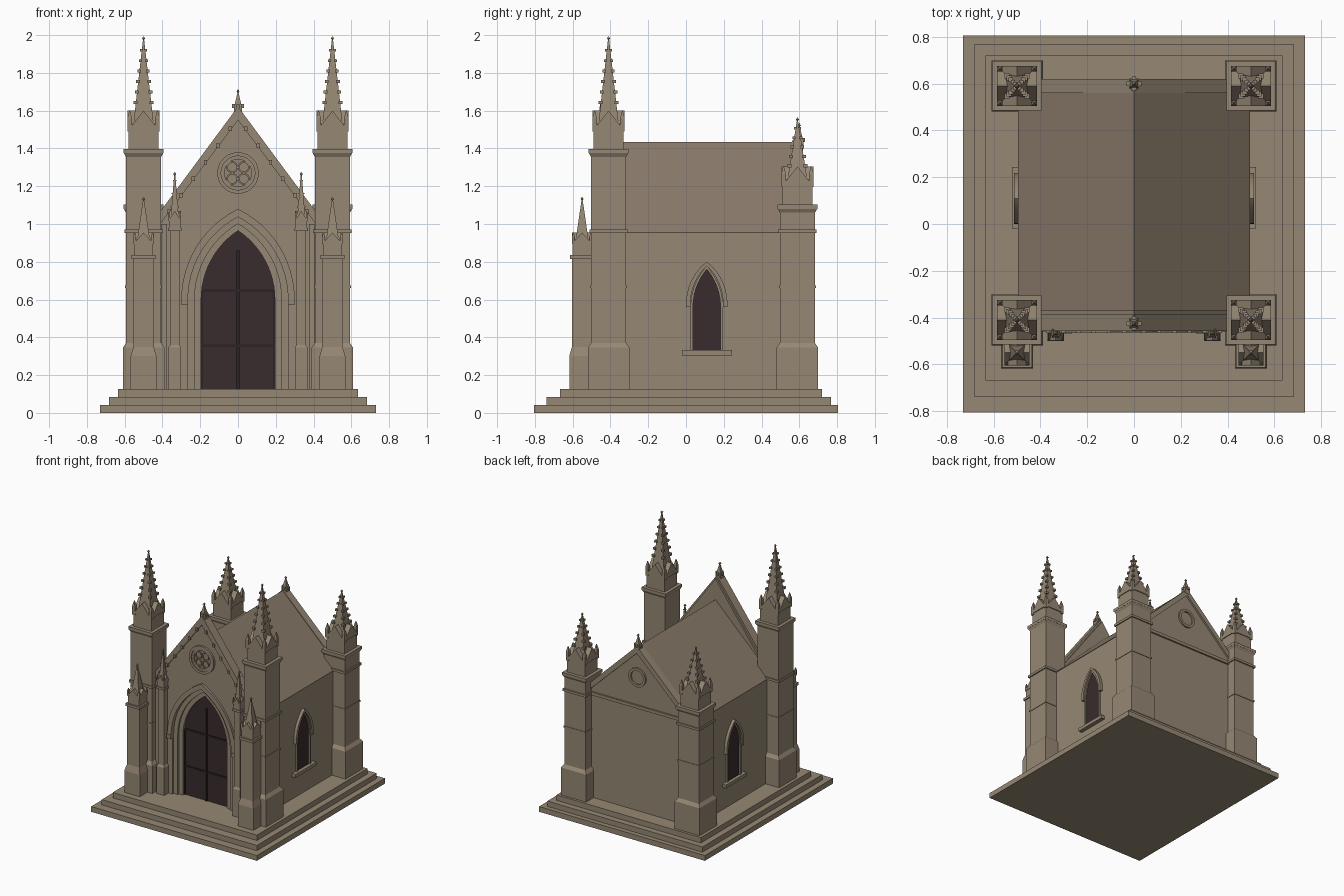
import bpy, bmesh, math
from mathutils import Vector

if "Cube" in bpy.data.objects:
    bpy.data.objects.remove(bpy.data.objects["Cube"])


def mat(name, c):
    m = bpy.data.materials.new(name)
    m.diffuse_color = (*c, 1)
    m.use_nodes = True
    m.node_tree.nodes["Principled BSDF"].inputs["Base Color"].default_value = m.diffuse_color
    return m


STONE = mat("stone", (0.305, 0.245, 0.175))
ROOF = mat("roof_stone", (0.255, 0.198, 0.145))
DARK = mat("dark_wood", (0.040, 0.024, 0.026))
TRIM = mat("dark_trim", (0.026, 0.016, 0.017))


def make(name, material, bm):
    bmesh.ops.recalc_face_normals(bm, faces=bm.faces)
    me = bpy.data.meshes.new(name)
    bm.to_mesh(me)
    bm.free()
    me.materials.append(material)
    ob = bpy.data.objects.new(name, me)
    bpy.context.collection.objects.link(ob)
    return ob


def place(p, d, axis):
    return (p[0], d, p[1]) if axis == 'y' else (d, p[0], p[1])


def prism(bm, pts, d0, d1, axis='y'):
    a = [bm.verts.new(place(p, d0, axis)) for p in pts]
    b = [bm.verts.new(place(p, d1, axis)) for p in pts]
    bm.faces.new(a)
    bm.faces.new(b[::-1])
    for i in range(len(pts)):
        j = (i + 1) % len(pts)
        bm.faces.new((a[i], a[j], b[j], b[i]))


def box(bm, x0, x1, y0, y1, z0, z1):
    prism(bm, [(x0, z0), (x1, z0), (x1, z1), (x0, z1)], y0, y1)


def taper(bm, x, y, z0, z1, h0, h1):
    # square frustum; near-zero h1 gives a spike
    lo, hi = ([bm.verts.new((x + sx * h, y + sy * h, z)) for sx, sy in
               ((-1, -1), (1, -1), (1, 1), (-1, 1))] for h, z in ((h0, z0), (h1, z1)))
    bm.faces.new(lo[::-1])
    bm.faces.new(hi)
    for i in range(4):
        j = (i + 1) % 4
        bm.faces.new((lo[i], lo[j], hi[j], hi[i]))


def ring(bm, inner, outer, d0, d1, axis='y', closed=False):
    st = [[bm.verts.new(place(p, d, axis)) for p, d in
           ((a, d0), (b, d0), (b, d1), (a, d1))] for a, b in zip(inner, outer)]
    n = len(st)
    for i in range(n if closed else n - 1):
        s, t = st[i], st[(i + 1) % n]
        for k in range(4):
            m = (k + 1) % 4
            bm.faces.new((s[k], s[m], t[m], t[k]))
    if not closed:
        bm.faces.new(st[0])
        bm.faces.new(st[-1][::-1])


def arch(a, spring, apex, bottom, c=0.0, n=12):
    # pointed arch outline from right foot over the apex to left foot
    r = apex - spring
    R = (a * a + r * r) / (2 * a)
    top = math.asin(r / R)
    half = [(a, bottom)] + [(a - R + R * math.cos(top * i / n), spring + R * math.sin(top * i / n))
                            for i in range(n + 1)]
    return [(c + p, q) for p, q in half] + [(c - p, q) for p, q in half[-2::-1]]


def circle(r, cx, cz, n=24):
    return [(cx + r * math.cos(2 * math.pi * i / n), cz + r * math.sin(2 * math.pi * i / n)) for i in range(n)]


def finial(bm, x, y, z, r):
    taper(bm, x, y, z - r, z, 0.0008, r * 0.75)
    taper(bm, x, y, z, z + r, r * 0.75, 0.0008)


def pinnacle(bm, x, y, z0, w, bh, gh, H, crockets):
    # block, crossed gablets, corner spikes, crocketed spire and finial
    zb = z0 + bh
    taper(bm, x, y, z0, zb, w, w)
    for c, d, ax in ((x, y, 'y'), (y, x, 'x')):
        prism(bm, [(c - w, zb), (c + w, zb), (c, zb + gh)], d - w * 1.08, d + w * 1.08, ax)
    for sx in (-1, 1):
        for sy in (-1, 1):
            px, py = x + sx * w * 0.93, y + sy * w * 0.93
            taper(bm, px, py, zb - gh * .1, zb + gh * .6, w * .15, w * .15)
            taper(bm, px, py, zb + gh * .6, zb + gh, w * .15, 0.002)
    top, sb = z0 + H - 0.015, w * 0.72
    taper(bm, x, y, zb, top, sb, 0.003)
    for i in range(crockets):
        t = 0.3 + 0.58 * i / max(1, crockets - 1)
        h, z, s = sb * (1 - t) + 0.003, zb + (top - zb) * t, w * (0.16 - 0.07 * t)
        for sx in (-1, 1):
            for sy in (-1, 1):
                taper(bm, x + sx * h, y + sy * h, z - s * .8, z + s * .8, s, s)
    finial(bm, x, y, z0 + H - 0.01, 0.011)


# stepped base
bm = bmesh.new()
box(bm, -.73, .73, -.805, .805, 0, .042)
box(bm, -.683, .683, -.738, .768, .042, .084)
box(bm, -.635, .635, -.668, .72, .084, .127)
make("stepped_base", STONE, bm)
Z = .127

# main walls with eaves line and rear gable
bm = bmesh.new()
box(bm, -.49, .49, -.37, .605, Z, .955)
prism(bm, [(-.49, .955), (.49, .955), (0, 1.425)], .55, .605)
make("main_walls", STONE, bm)
bm = bmesh.new()
prism(bm, [(-.495, .955), (.495, .955), (0, 1.435)], -.38, .56)
make("roof", ROOF, bm)
bm = bmesh.new()
ring(bm, [(.45, .955), (0, 1.385), (-.45, .955)], [(.497, .96), (0, 1.441), (-.497, .96)], .56, .62)
box(bm, -.45, .45, .6, .618, .945, .97)
ring(bm, circle(.055, 0, 1.19), circle(.075, 0, 1.19), .6, .618, closed=True)
make("rear_gable_trim", STONE, bm)

# front facade with a pointed door opening
bm = bmesh.new()
prism(bm, [(.41, Z), (.41, 1.04), (0, 1.6), (-.41, 1.04), (-.41, Z)] + arch(.265, .6, 1.037, Z)[::-1], -.445, -.37)
make("front_facade", STONE, bm)
bm = bmesh.new()
ring(bm, arch(.23, .6, 1.001, Z), arch(.267, .6, 1.039, Z), -.43, -.37)
ring(bm, arch(.195, .6, .965, Z), arch(.232, .6, 1.003, Z), -.415, -.37)
ring(bm, arch(.265, .6, 1.037, .59), arch(.3, .6, 1.08, .59), -.463, -.44)
for s in (-1, 1):
    box(bm, s * .283 - .018, s * .283 + .018, -.468, -.44, .575, .605)
make("portal_arches", STONE, bm)
bm = bmesh.new()
ring(bm, [(.42, .99), (0, 1.55), (-.42, .99)], [(.42, 1.055), (0, 1.622), (-.42, 1.055)], -.457, -.385)
for s in (-1, 1):
    for i in range(6):
        t = .1 + .155 * i
        taper(bm, s * .42 * t, -.457, 1.56 - .567 * t - .012, 1.56 - .567 * t + .012, .009, .009)
make("front_gable_coping", STONE, bm)

# round tracery in the front gable
bm = bmesh.new()
ring(bm, circle(.072, 0, 1.27), circle(.09, 0, 1.27), -.454, -.44, closed=True)
ring(bm, circle(.09, 0, 1.27), circle(.11, 0, 1.27), -.462, -.44, closed=True)
for sx in (-1, 1):
    for sz in (-1, 1):
        c = (sx * .031, 1.27 + sz * .031)
        ring(bm, circle(.023, *c, 16), circle(.031, *c, 16), -.455, -.44, closed=True)
make("round_tracery", STONE, bm)

# double door and its bars
bm = bmesh.new()
prism(bm, arch(.197, .6, .967, Z), -.395, -.365)
make("door", DARK, bm)
bm = bmesh.new()
box(bm, -.007, .007, -.403, -.39, Z, .86)
for z in (.355, .648):
    box(bm, -.195, .195, -.402, -.39, z - .007, z + .007)
for s in (-1, 1):
    box(bm, s * .19 - .006, s * .19 + .006, -.402, -.39, Z, .65)
make("door_bars", TRIM, bm)

# side windows
for s, side in ((-1, "left"), (1, "right")):
    bm = bmesh.new()
    prism(bm, arch(.0725, .56, .76, .33, .11), s * .485, s * .495, 'x')
    make(side + "_window", DARK, bm)
    bm = bmesh.new()
    ring(bm, arch(.0725, .56, .76, .33, .11), arch(.086, .56, .778, .33, .11), s * .48, s * .504, 'x')
    ring(bm, arch(.086, .58, .778, .56, .11), arch(.109, .58, .80, .56, .11), s * .48, s * .513, 'x')
    box(bm, s * .5 - .022, s * .5 + .022, -.02, .243, .305, .332)
    make(side + "_window_frame", STONE, bm)

# corner towers, mirrored left and right
for s, side in ((-1, "left"), (1, "right")):
    for y, top, H, place_name in ((-.41, 1.375, .618, "front"), (.59, 1.08, .483, "rear")):
        x = s * .5
        bm = bmesh.new()
        taper(bm, x, y, Z, .345, .11, .11)
        taper(bm, x, y, .345, .37, .11, .093)
        taper(bm, x, y, .37, top, .093, .093)
        taper(bm, x, y, .66, .675, .097, .097)
        taper(bm, x, y, .953, .972, .102, .102)
        taper(bm, x, y, top - .02, top, .093, .104)
        taper(bm, x, y, top, top + .022, .105, .105)
        pinnacle(bm, x, y, top + .02, .079, .105, .1, H - .02, 6 if H > .5 else 5)
        make(f"{place_name}_{side}_tower", STONE, bm)
    # small buttress in front of each front tower
    bm = bmesh.new()
    x, y = s * .5, -.55
    taper(bm, x, y, Z, .30, .068, .068)
    taper(bm, x, y, .30, .35, .068, .054)
    taper(bm, x, y, .35, .82, .054, .054)
    taper(bm, x, y, .815, .835, .063, .063)
    pinnacle(bm, x, y, .835, .05, .065, .055, .308, 0)
    make(side + "_front_buttress", STONE, bm)
    # slim shaft beside the portal
    bm = bmesh.new()
    x, y = s * .335, -.465
    taper(bm, x, y, Z, .345, .034, .034)
    taper(bm, x, y, .345, .36, .034, .025)
    taper(bm, x, y, .36, .97, .025, .025)
    taper(bm, x, y, .962, .98, .036, .036)
    pinnacle(bm, x, y, .975, .031, .045, .05, .3, 3)
    box(bm, s * .39 - .015, s * .39 + .015, -.46, -.44, Z, 1.0)
    make(side + "_portal_shaft", STONE, bm)

# gable top finials
for y, z, n in ((-.425, 1.6, "front"), (.6, 1.42, "rear")):
    bm = bmesh.new()
    taper(bm, 0, y, z - .02, z + .03, .022, .022)
    taper(bm, 0, y, z + .03, z + .1, .018, .002)
    for dx, dy in ((1, 0), (-1, 0), (0, 1), (0, -1)):
        taper(bm, dx * .022, y + dy * .022, z + .015, z + .035, .009, .009)
    finial(bm, 0, y, z + .103, .011)
    make(n + "_gable_finial", STONE, bm)
